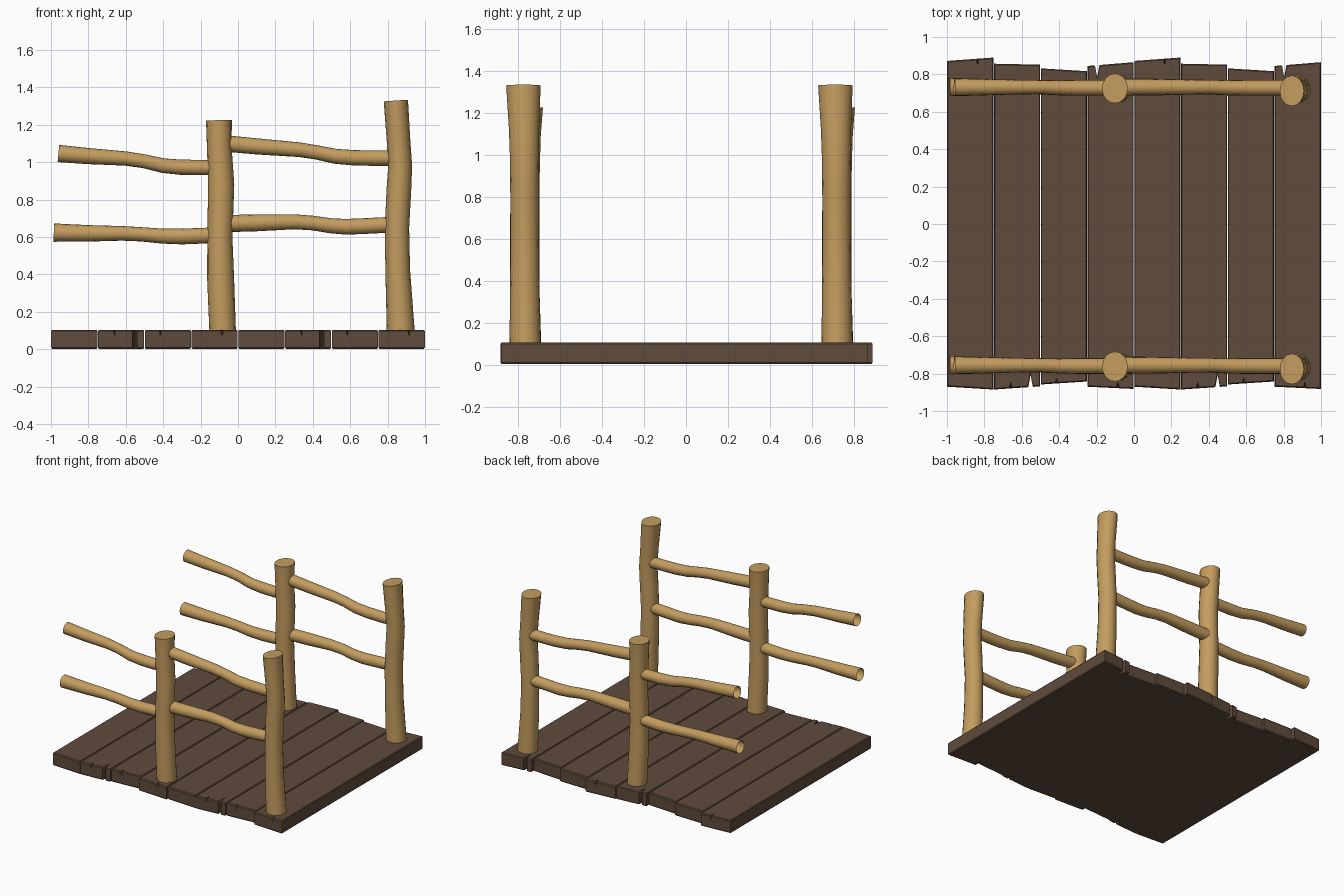
import bpy, bmesh, math

if "Cube" in bpy.data.objects:
    bpy.data.objects.remove(bpy.data.objects["Cube"])

def material(name, col):
    m = bpy.data.materials.new(name)
    m.diffuse_color = (*col, 1)
    m.use_nodes = True
    m.node_tree.nodes["Principled BSDF"].inputs["Base Color"].default_value = m.diffuse_color
    return m

WOOD = material("light log wood", (0.55, 0.335, 0.115))
PLANK = material("dark plank wood", (0.115, 0.07, 0.045))

def finish(name, bm, mat, smooth):
    bmesh.ops.recalc_face_normals(bm, faces=bm.faces)
    me = bpy.data.meshes.new(name)
    bm.to_mesh(me)
    bm.free()
    me.materials.append(mat)
    ob = bpy.data.objects.new(name, me)
    bpy.context.collection.objects.link(ob)
    if smooth:
        bpy.ops.object.select_all(action='DESELECT')
        ob.select_set(True)
        bpy.context.view_layer.objects.active = ob
        bpy.ops.object.shade_smooth_by_angle(angle=math.radians(40))
    return ob

def skin(bm, rings):
    n = len(rings[0])
    for a, b in zip(rings, rings[1:]):
        for i in range(n):
            j = (i + 1) % n
            bm.faces.new((a[i], a[j], b[j], b[i]))

# Log: path of (x, y, z, radius in the xz plane, radius along y)
def log(name, path, dy, cap=False, sides=16):
    bm = bmesh.new()
    rings = []
    for k, (x, y, z, r, ry) in enumerate(path):
        a, b = path[max(k - 1, 0)], path[min(k + 1, len(path) - 1)]
        tx, tz = b[0] - a[0], b[2] - a[2]
        l = math.hypot(tx, tz)
        nx, nz = -tz / l, tx / l
        ring = []
        for i in range(sides):
            t = 2 * math.pi * i / sides
            c, s = math.cos(t), math.sin(t)
            ring.append(bm.verts.new((x + nx * r * c, y + dy + ry * s, z + nz * r * c)))
        rings.append(ring)
    skin(bm, rings)
    if cap:
        bm.faces.new(rings[-1])
        bm.faces.new(rings[0])
    return finish(name, bm, WOOD, True)

# Plank: notches are (offset from centre, half width, depth, through the whole height)
def plank(name, cx, back, front, back_notch, front_notches):
    hw, z0, z1 = 0.1235, 0.003, 0.104

    def edge(ends, notches, sign, level):
        pts = [(-hw, ends[0])]
        for u, w, d, through in notches:
            f = 1 if through or level == 'top' else 0.0
            w2 = w if f else 0.001
            for du in (-w2, 0, w2):
                t = (u + du + hw) / (2 * hw)
                y = ends[0] + (ends[1] - ends[0]) * t
                pts.append((u + du, y - (sign * d * f if du == 0 else 0)))
        pts.append((hw, ends[1]))
        return pts

    bm = bmesh.new()
    rings = []
    for z, level, inset in ((z0, 'low', 1), (z0 + 0.007, 'low', 0), (z1 - 0.03, 'low', 0),
                            (z1 - 0.007, 'top', 0), (z1, 'top', 1)):
        pts = edge(front, front_notches, -1, level) + edge(back, back_notch, 1, level)[::-1]
        sx, sy = (0.96, 0.993) if inset else (1, 1)
        rings.append([bm.verts.new((cx + x * sx, y * sy, z)) for x, y in pts])
    skin(bm, rings)
    bm.faces.new(rings[0])
    bm.faces.new(rings[-1])
    return finish(name, bm, PLANK, False)

# Deck of eight planks: four shapes, used twice
shapes = [
    ((0.872, 0.89), (-0.87, -0.885), [(0.04, 0.007, 0.028, False)], []),
    ((0.857, 0.852), (-0.885, -0.868), [], [(-0.035, 0.008, 0.028, False), (0.073, 0.013, 0.07, True)]),
    ((0.832, 0.817), (-0.858, -0.842), [], [(-0.04, 0.007, 0.025, False)]),
    ((0.845, 0.865), (-0.87, -0.882), [(-0.073, 0.013, 0.07, True)], [(0.04, 0.008, 0.028, False)]),
]
for i in range(8):
    plank(f"deck_plank_{i + 1}", -0.875 + 0.25 * i, *shapes[i % 4])

# Posts
mid_post = [(-0.08, 0.725, 0.05, 0.072, 0.075), (-0.083, 0.722, 0.12, 0.071, 0.074),
            (-0.093, 0.718, 0.38, 0.072, 0.07), (-0.097, 0.718, 0.6, 0.067, 0.07),
            (-0.09, 0.72, 0.88, 0.07, 0.069), (-0.1, 0.722, 1.08, 0.066, 0.072),
            (-0.102, 0.725, 1.225, 0.069, 0.08)]
end_post = [(0.871, 0.72, 0.05, 0.076, 0.075), (0.869, 0.72, 0.12, 0.074, 0.074),
            (0.854, 0.718, 0.42, 0.066, 0.069), (0.85, 0.718, 0.65, 0.065, 0.067),
            (0.86, 0.717, 0.85, 0.066, 0.068), (0.867, 0.717, 0.98, 0.064, 0.069),
            (0.858, 0.715, 1.12, 0.063, 0.072), (0.844, 0.712, 1.33, 0.065, 0.082)]

# Rails, given as (x, z, radius)
rails = {
    "upper_left": [(-0.96, 1.047, 0.046), (-0.8, 1.033, 0.043), (-0.6, 1.02, 0.038), (-0.5, 1.005, 0.037),
                   (-0.4, 0.982, 0.039), (-0.3, 0.973, 0.041), (-0.2, 0.972, 0.041), (-0.09, 0.972, 0.04)],
    "lower_left": [(-0.985, 0.624, 0.049), (-0.8, 0.62, 0.044), (-0.62, 0.62, 0.039), (-0.52, 0.615, 0.038),
                   (-0.4, 0.605, 0.04), (-0.3, 0.603, 0.042), (-0.2, 0.607, 0.042), (-0.09, 0.612, 0.041)],
    "upper_right": [(-0.08, 1.102, 0.044), (0.1, 1.085, 0.043), (0.33, 1.067, 0.039), (0.42, 1.053, 0.038),
                    (0.52, 1.032, 0.04), (0.62, 1.024, 0.041), (0.72, 1.022, 0.041), (0.85, 1.022, 0.041)],
    "lower_right": [(-0.08, 0.672, 0.046), (0.1, 0.676, 0.045), (0.3, 0.682, 0.04), (0.4, 0.675, 0.039),
                    (0.5, 0.66, 0.04), (0.58, 0.655, 0.042), (0.7, 0.66, 0.042), (0.85, 0.668, 0.042)],
}

# The front fence is a shifted copy of the back fence
for side, dy in (("back", 0.0), ("front", -1.487)):
    log(f"{side}_middle_post", mid_post, dy, True)
    log(f"{side}_end_post", end_post, dy, True)
    for name, pts in rails.items():
        path = [(x, 0.732 - 0.004 * (k > 3), z, r, r) for k, (x, z, r) in enumerate(pts)]
        log(f"{side}_{name}_rail", path, dy)
